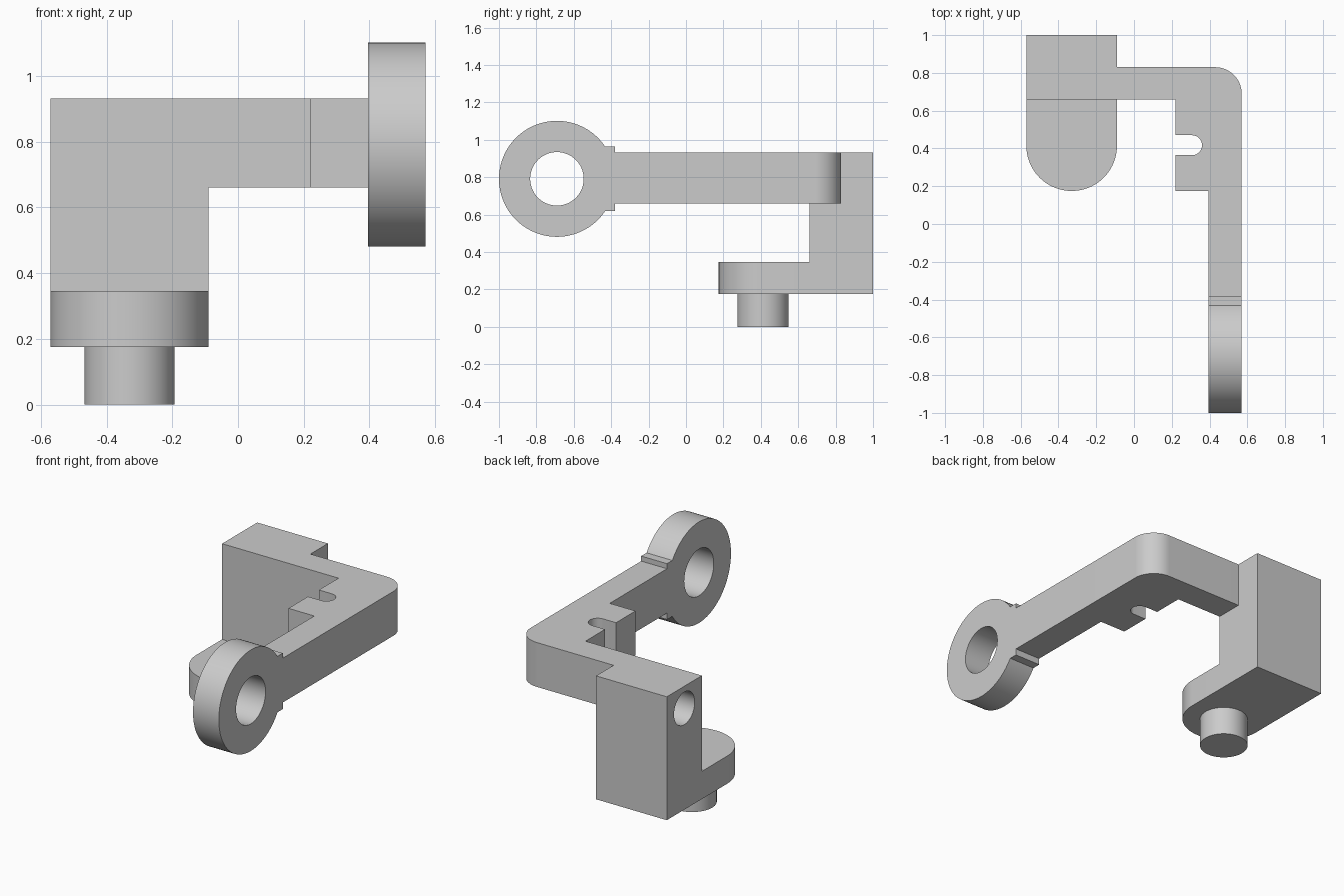
import bpy
import bmesh
from math import sin, cos, pi, radians
from mathutils import Matrix, Vector

cube = bpy.data.objects.get("Cube")
if cube:
    bpy.data.objects.remove(cube, do_unlink=True)

grey = bpy.data.materials.new("light grey")
grey.use_nodes = True
colour = (0.6, 0.6, 0.6, 1)
grey.diffuse_color = colour
grey.node_tree.nodes["Principled BSDF"].inputs["Base Color"].default_value = colour

# Shared dimensions
LEFT, RIGHT = 0.395, 0.57          # arm and ring thickness
LOW, TOP = 0.66, 0.932             # arm height
MID = (LOW + TOP) / 2
BLOCK_X = (-0.57, -0.09)
LUG_X, LUG_Y = -0.33, 0.415
RING_Y = -0.69


def arc(cx, cy, r, start, end, n=24):
    angles = [radians(start + (end - start) * i / n) for i in range(n + 1)]
    return [(cx + r * cos(a), cy + r * sin(a)) for a in angles]


def add_object(name, bm):
    bmesh.ops.recalc_face_normals(bm, faces=bm.faces)
    mesh = bpy.data.meshes.new(name)
    bm.to_mesh(mesh)
    bm.free()
    mesh.materials.append(grey)
    obj = bpy.data.objects.new(name, mesh)
    bpy.context.collection.objects.link(obj)
    return obj


def prism(name, outline, z0, z1):
    bm = bmesh.new()
    face = bm.faces.new([bm.verts.new((x, y, z0)) for x, y in outline])
    new = bmesh.ops.extrude_face_region(bm, geom=[face])["geom"]
    verts = [v for v in new if isinstance(v, bmesh.types.BMVert)]
    bmesh.ops.translate(bm, verts=verts, vec=(0, 0, z1 - z0))
    return add_object(name, bm)


def box(name, xs, ys, zs):
    return prism(name, [(xs[0], ys[0]), (xs[1], ys[0]), (xs[1], ys[1]), (xs[0], ys[1])], *zs)


def cylinder(name, centre, radius, length, along_x=False):
    bm = bmesh.new()
    turn = Matrix.Rotation(pi / 2, 4, "Y") if along_x else Matrix()
    bmesh.ops.create_cone(bm, cap_ends=True, segments=96, radius1=radius, radius2=radius,
                          depth=length, matrix=Matrix.Translation(Vector(centre)) @ turn)
    return add_object(name, bm)


def combine(target, tool, operation):
    mod = target.modifiers.new(tool.name, "BOOLEAN")
    mod.operation, mod.solver, mod.object = operation, "EXACT", tool
    bpy.context.view_layer.objects.active = target
    bpy.ops.object.modifier_apply(modifier=mod.name)
    bpy.data.objects.remove(tool, do_unlink=True)


def smooth(obj):
    bpy.ops.object.select_all(action="DESELECT")
    obj.select_set(True)
    bpy.context.view_layer.objects.active = obj
    bpy.ops.object.shade_smooth_by_angle(angle=radians(30))


# Bent arm with rounded corner and slotted pad
slot = arc(0.307, 0.417, 0.053, -90, 90)
outline = [(LEFT, -0.45), (RIGHT, -0.45)] + arc(RIGHT - 0.14, 0.69, 0.14, 0, 90)
outline += [(-0.3, 0.83), (-0.3, LOW), (0.22, LOW), (0.22, 0.47)]
outline += slot[::-1] + [(0.22, 0.364), (0.22, 0.175), (LEFT, 0.175)]
bracket = prism("bracket", outline, LOW, TOP)

# Upright block and rounded lug at its foot
combine(bracket, box("block", BLOCK_X, (LOW, 1.0), (0.175, TOP)), "UNION")
lug = arc(LUG_X, LUG_Y, 0.24, 180, 360, 48) + [(BLOCK_X[1], 0.8), (BLOCK_X[0], 0.8)]
combine(bracket, prism("lug", lug, 0.175, 0.345), "UNION")

# Ring with collar at the end of the arm
centre = ((LEFT + RIGHT) / 2, RING_Y, MID - 0.005)
combine(bracket, box("collar", (LEFT, RIGHT), (-0.47, -0.38), (0.62, 0.963)), "UNION")
combine(bracket, cylinder("ring", centre, 0.31, RIGHT - LEFT, True), "UNION")
combine(bracket, cylinder("ring_bore", centre, 0.143, 0.5, True), "DIFFERENCE")

# Blind hole in the side of the block
combine(bracket, cylinder("block_bore", (BLOCK_X[0], 0.83, MID), 0.1, 0.7, True), "DIFFERENCE")
smooth(bracket)

# Pin under the lug
smooth(cylinder("pin", (LUG_X, LUG_Y - 0.003, 0.0875), 0.137, 0.175))
